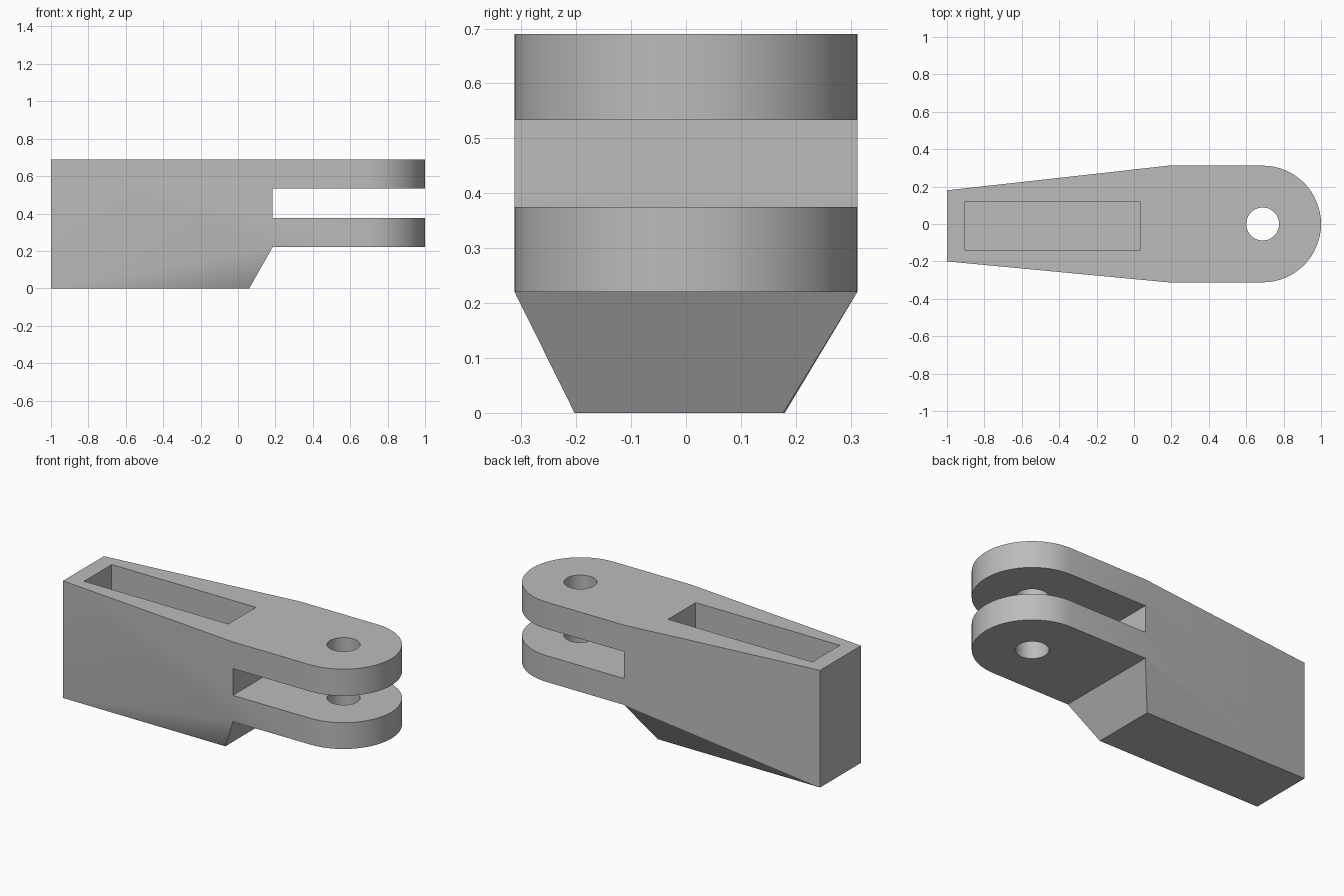
import bpy
import bmesh
from math import pi, sin, cos, radians

if "Cube" in bpy.data.objects:
    bpy.data.objects.remove(bpy.data.objects["Cube"], do_unlink=True)

TOP, FORK_BOTTOM = 0.69, 0.22
SHOULDER, HALF = 0.185, 0.312      # where the fork begins, and its half width
EYE_X = 1.0 - HALF                 # centre of the rounded end
ARC_STEPS = 32

grey = bpy.data.materials.new("plain grey")
grey.use_nodes = True
grey.diffuse_color = (0.5, 0.5, 0.5, 1)
grey.node_tree.nodes["Principled BSDF"].inputs["Base Color"].default_value = (0.5, 0.5, 0.5, 1)


def make_object(name, bm):
    bmesh.ops.recalc_face_normals(bm, faces=bm.faces)
    mesh = bpy.data.meshes.new(name)
    bm.to_mesh(mesh)
    bm.free()
    mesh.materials.append(grey)
    obj = bpy.data.objects.new(name, mesh)
    bpy.context.collection.objects.link(obj)
    return obj


def box_cutter(name, low, high):
    bm = bmesh.new()
    bmesh.ops.create_cube(bm, size=1)
    for v in bm.verts:
        v.co = [a if c < 0 else b for c, a, b in zip(v.co, low, high)]
    return make_object(name, bm)


# Solid body: tapered block running into a round-ended fork
bm = bmesh.new()
arc = [(EYE_X + HALF * sin(a), -HALF * cos(a))
       for a in (pi * i / ARC_STEPS for i in range(ARC_STEPS + 1))]
fork = [(SHOULDER, -HALF)] + arc + [(SHOULDER, HALF)]
tail = [(-1, 0.18), (-1, -0.2)]

fork_top = [bm.verts.new((x, y, TOP)) for x, y in fork]
fork_low = [bm.verts.new((x, y, FORK_BOTTOM)) for x, y in fork]
tail_top = [bm.verts.new((x, y, TOP)) for x, y in tail]
tail_low = [bm.verts.new((x, y, 0)) for x, y in tail]
toe_back, toe_front = [bm.verts.new((0.06, y, 0)) for y in (0.177, -0.203)]

upper, lower = fork_top + tail_top, fork_low + tail_low
bm.faces.new(upper)
bm.faces.new(fork_low)
for i in range(len(upper)):
    j = (i + 1) % len(upper)
    bm.faces.new((upper[i], upper[j], lower[j], lower[i]))

# Underside: base, sloping ramp and the two chamfer triangles
bm.faces.new(tail_low + [toe_front, toe_back])
bm.faces.new((fork_low[0], fork_low[-1], toe_back, toe_front))
bm.faces.new((fork_low[-1], tail_low[0], toe_back))
bm.faces.new((fork_low[0], tail_low[1], toe_front))
body = make_object("fork_body", bm)

# Cutters: fork slot, pin hole and top pocket
slot = box_cutter("slot_cutter", (SHOULDER, -1, 0.375), (2, 1, 0.533))
pocket = box_cutter("pocket_cutter", (-0.905, -0.14, 0.09), (0.035, 0.117, 1))
bm = bmesh.new()
bmesh.ops.create_cone(bm, cap_ends=True, segments=48, radius1=0.088, radius2=0.088, depth=3)
bmesh.ops.translate(bm, verts=bm.verts, vec=(EYE_X, 0, 0))
pin_hole = make_object("pin_hole_cutter", bm)

bpy.ops.object.select_all(action='DESELECT')
body.select_set(True)
bpy.context.view_layer.objects.active = body
for cutter in (slot, pin_hole, pocket):
    cutter.hide_render = True
    mod = body.modifiers.new(cutter.name, 'BOOLEAN')
    mod.operation = 'DIFFERENCE'
    mod.solver = 'EXACT'
    mod.object = cutter
    bpy.ops.object.modifier_apply(modifier=mod.name)
    bpy.data.objects.remove(cutter, do_unlink=True)

bpy.ops.object.shade_smooth_by_angle(angle=radians(30))
